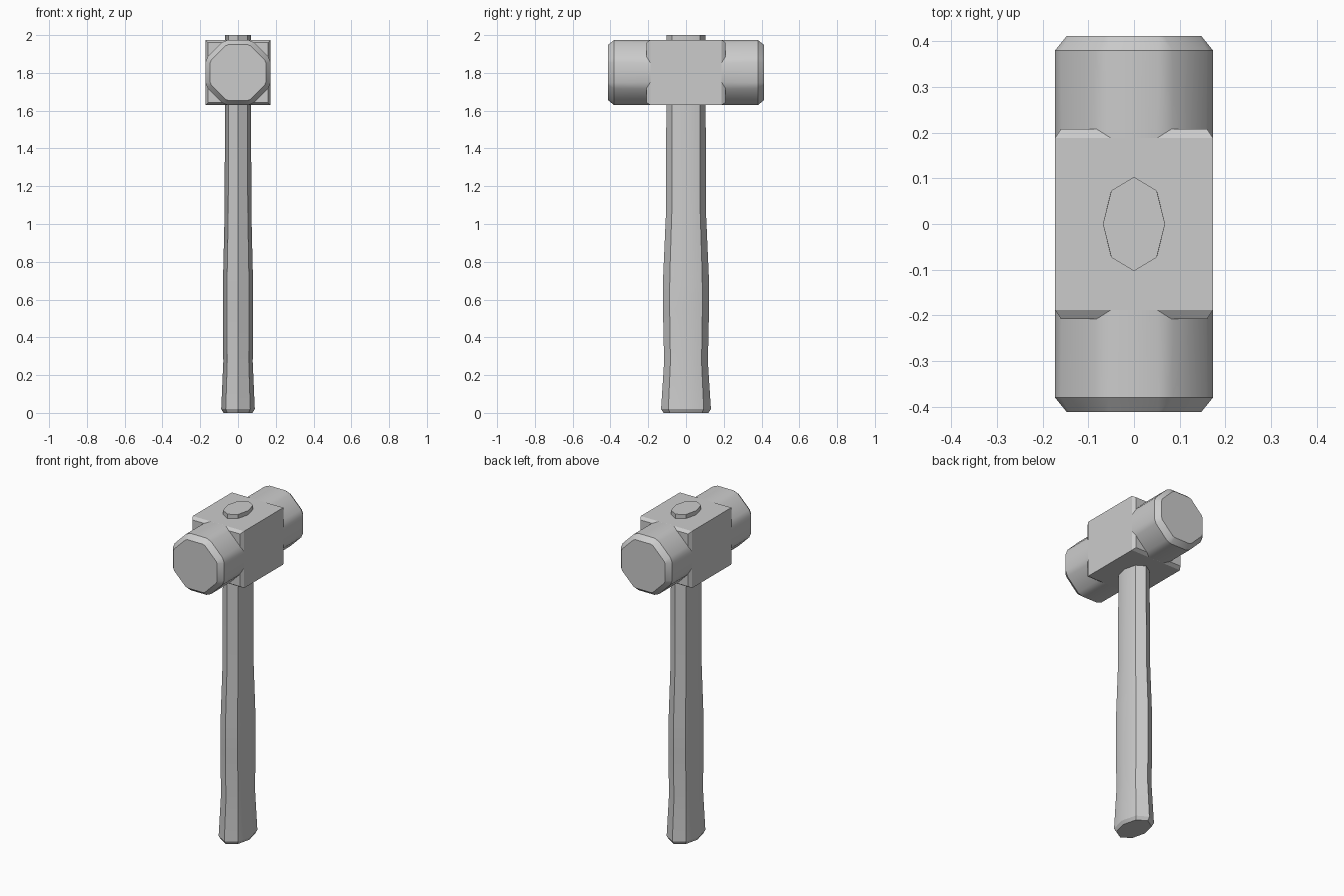
import bpy, bmesh, math

if "Cube" in bpy.data.objects:
    bpy.data.objects.remove(bpy.data.objects["Cube"])

HEAD_Z = 1.802


def loft(name, rings, smooth_angle=30):
    """Skin a stack of equal-length point rings and cap both ends."""
    bm = bmesh.new()
    loops = [[bm.verts.new(p) for p in ring] for ring in rings]
    n = len(loops[0])
    for a, b in zip(loops, loops[1:]):
        for i in range(n):
            j = (i + 1) % n
            bm.faces.new((a[i], a[j], b[j], b[i]))
    bm.faces.new(loops[0])
    bm.faces.new(loops[-1])
    bmesh.ops.recalc_face_normals(bm, faces=bm.faces)
    mesh = bpy.data.meshes.new(name)
    bm.to_mesh(mesh)
    bm.free()
    obj = bpy.data.objects.new(name, mesh)
    bpy.context.collection.objects.link(obj)
    bpy.ops.object.select_all(action='DESELECT')
    obj.select_set(True)
    bpy.context.view_layer.objects.active = obj
    bpy.ops.object.shade_smooth_by_angle(angle=math.radians(smooth_angle))
    return obj


def octagon(y, apothem, cut):
    """Octagon facing y with each corner cut off by a short facet."""
    half = apothem * math.tan(math.pi / 8) - cut
    ring = []
    for k in range(8):
        c, s = math.cos(k * math.pi / 4), math.sin(k * math.pi / 4)
        for t in (-half, half):
            ring.append((apothem * c - t * s, y, HEAD_Z + apothem * s + t * c))
    return ring


def square(y, r):
    return [(sx * r, y, HEAD_Z + sz * r) for sx, sz in ((-1, -1), (1, -1), (1, 1), (-1, 1))]


def grip(z, rx, ry):
    """Eight-sided oval handle section."""
    x, y = rx * 0.73, ry * 0.71
    return [(rx, 0, z), (x, y, z), (0, ry, z), (-x, y, z),
            (-rx, 0, z), (-x, -y, z), (0, -ry, z), (x, -y, z)]


# Central cheek block with chamfered ends
block = loft("head_block", [square(-0.208, 0.160), square(-0.188, 0.173),
                            square(0.188, 0.173), square(0.208, 0.160)])

# Octagonal striking ends, one each side of the block
for side, label in ((-1, "front"), (1, "back")):
    loft(f"striking_end_{label}", [octagon(side * 0.10, 0.1728, 0.022),
                                   octagon(side * 0.38, 0.1728, 0.018),
                                   octagon(side * 0.412, 0.147, 0.008)], 35)

# Handle running through the head, flared at the foot
sections = [(0, 0.077, 0.119), (0.02, 0.089, 0.132), (0.27, 0.078, 0.116),
            (0.55, 0.080, 0.122), (0.72, 0.079, 0.121), (1.06, 0.071, 0.106),
            (2.0, 0.068, 0.103)]
loft("handle", [grip(*s) for s in sections])
